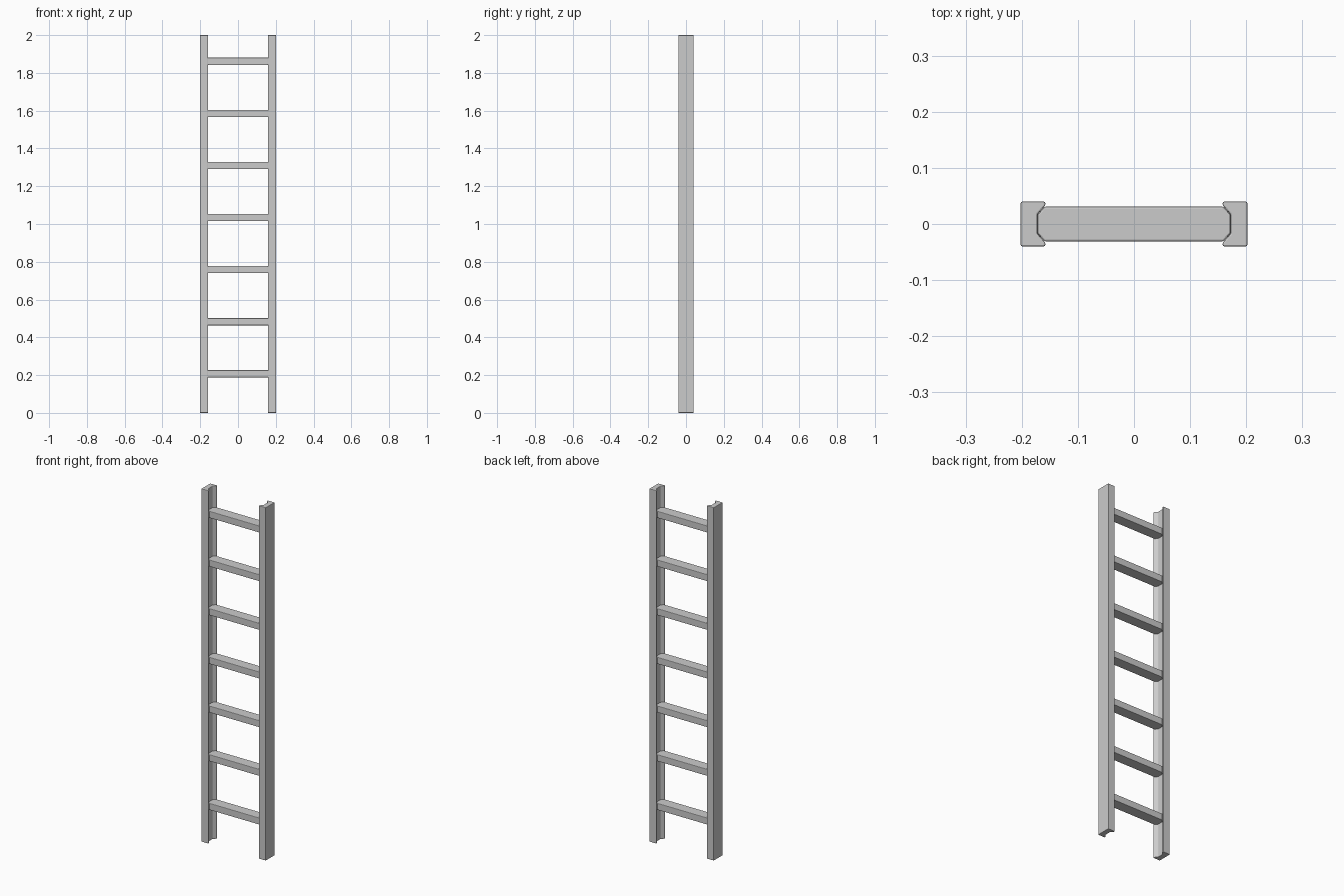
import bpy, bmesh

if "Cube" in bpy.data.objects:
    bpy.data.objects.remove(bpy.data.objects["Cube"])

def prism(name, outline, axis, start, end, bevel):
    """Extrude a closed outline along z (outline = x,y) or x (outline = y,z)."""
    bm = bmesh.new()
    put = (lambda a, b, t: (a, b, t)) if axis == 'z' else (lambda a, b, t: (t, a, b))
    lo = [bm.verts.new(put(a, b, start)) for a, b in outline]
    hi = [bm.verts.new(put(a, b, end)) for a, b in outline]
    bm.faces.new(lo[::-1])
    bm.faces.new(hi)
    n = len(outline)
    for i in range(n):
        j = (i + 1) % n
        bm.faces.new((lo[i], lo[j], hi[j], hi[i]))
    bmesh.ops.recalc_face_normals(bm, faces=bm.faces[:])
    me = bpy.data.meshes.new(name)
    bm.to_mesh(me)
    bm.free()
    ob = bpy.data.objects.new(name, me)
    bpy.context.collection.objects.link(ob)
    if bevel:
        m = ob.modifiers.new("soft_edges", 'BEVEL')
        m.width, m.segments, m.limit_method = bevel, 2, 'ANGLE'
    return ob

# Side rails: channel section with a chamfered groove facing inward
section = [(0.202, -0.04), (0.202, 0.04), (0.158, 0.04), (0.158, 0.033),
           (0.172, 0.017), (0.172, -0.017), (0.158, -0.033), (0.158, -0.04)]
for side, s in (("right", 1), ("left", -1)):
    prism(side + "_rail", [(s * x, y) for x, y in section], 'z', 0, 2, 0.003)

# Rungs: flat bars whose ends are chamfered to fit the groove
bar = [(-0.172, -0.017), (-0.159, -0.031), (0.159, -0.031), (0.172, -0.017),
       (0.172, 0.017), (0.159, 0.031), (-0.159, 0.031), (-0.172, 0.017)]
for i in range(7):
    z = 0.207 + i * 0.2757
    prism("rung_%d" % (i + 1), bar, 'z', z - 0.019, z + 0.019, 0.003)
